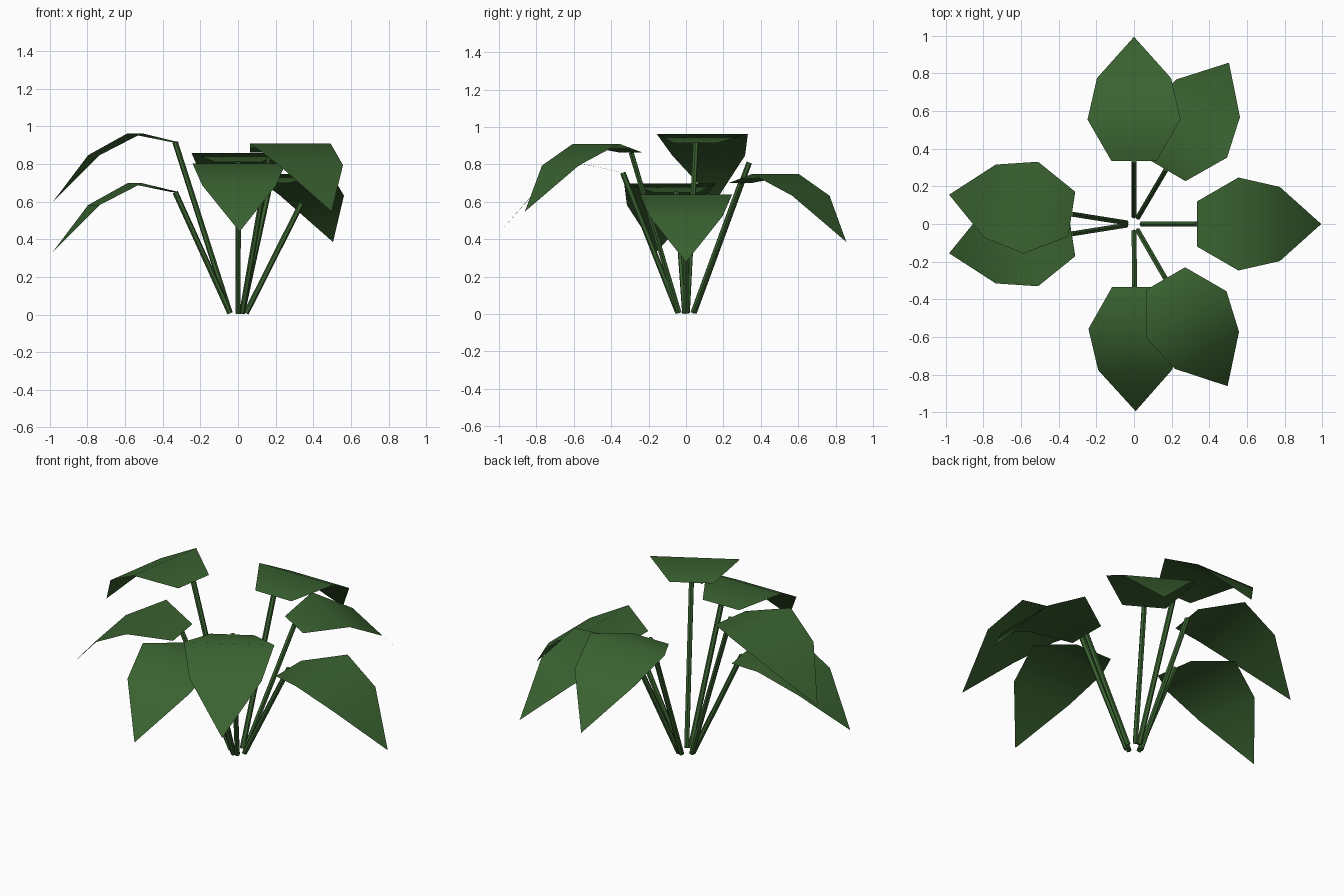
import bpy
import bmesh
import math
from mathutils import Matrix, Vector

cube = bpy.data.objects.get("Cube")
if cube:
    bpy.data.objects.remove(cube, do_unlink=True)

# Single leaf green
green = bpy.data.materials.new("leaf_green")
color = (0.042, 0.122, 0.03, 1)
green.use_nodes = True
green.diffuse_color = color
bsdf = next(n for n in green.node_tree.nodes if n.type == 'BSDF_PRINCIPLED')
bsdf.inputs["Base Color"].default_value = color
bsdf.inputs["Roughness"].default_value = 0.8

# Leaf rows: distance from centre, half width, height above the stem top
ROWS = [(0.335, 0.12, 0), (0.555, 0.247, 0.048), (0.775, 0.197, -0.068)]
TIP = (0.995, 0, -0.315)
STEM_RADIUS = 0.015


def finish(bm, name, angle, smooth):
    """Turn a part around the plant's axis and add it to the scene."""
    bm.transform(Matrix.Rotation(math.radians(angle), 4, 'Z'))
    for face in bm.faces:
        face.smooth = smooth
    mesh = bpy.data.meshes.new(name)
    bm.to_mesh(mesh)
    bm.free()
    mesh.materials.append(green)
    obj = bpy.data.objects.new(name, mesh)
    bpy.context.collection.objects.link(obj)


def make_leaf(name, angle, height):
    """Thin sheet that arches outward and droops to a point."""
    bm = bmesh.new()
    pairs = [[bm.verts.new((r, side * w, height + dz)) for side in (-1, 1)]
             for r, w, dz in ROWS]
    tip = bm.verts.new((TIP[0], 0, height + TIP[2]))
    for (a, b), (c, d) in zip(pairs, pairs[1:]):
        bm.faces.new((a, c, d, b))
    bm.faces.new((pairs[-1][0], tip, pairs[-1][1]))
    finish(bm, name, angle, True)


def make_stem(name, angle, height):
    """Straight six-sided stalk leaning out to the leaf base."""
    foot = Vector((0.043, 0, 0.007))
    top = Vector((0.338, 0, height))
    axis = top - foot
    bm = bmesh.new()
    place = (Matrix.Translation((foot + top) / 2)
             @ axis.to_track_quat('Z', 'Y').to_matrix().to_4x4())
    bmesh.ops.create_cone(bm, cap_ends=True, segments=6, radius1=STEM_RADIUS,
                          radius2=STEM_RADIUS, depth=axis.length, matrix=place)
    finish(bm, name, angle, False)


# Part name, direction in degrees, height of the leaf base
PLANT = [
    ("left", 0, 0.592),
    ("back_left", 59.5, 0.70),
    ("back", 90, 0.81),
    ("right_upper", 171, 0.915),
    ("right_lower", 189, 0.65),
    ("front", 270.5, 0.755),
    ("front_left", 300, 0.862),
]
for side, angle, height in PLANT:
    make_leaf(side + "_leaf", angle, height)
    make_stem(side + "_stem", angle, height)
